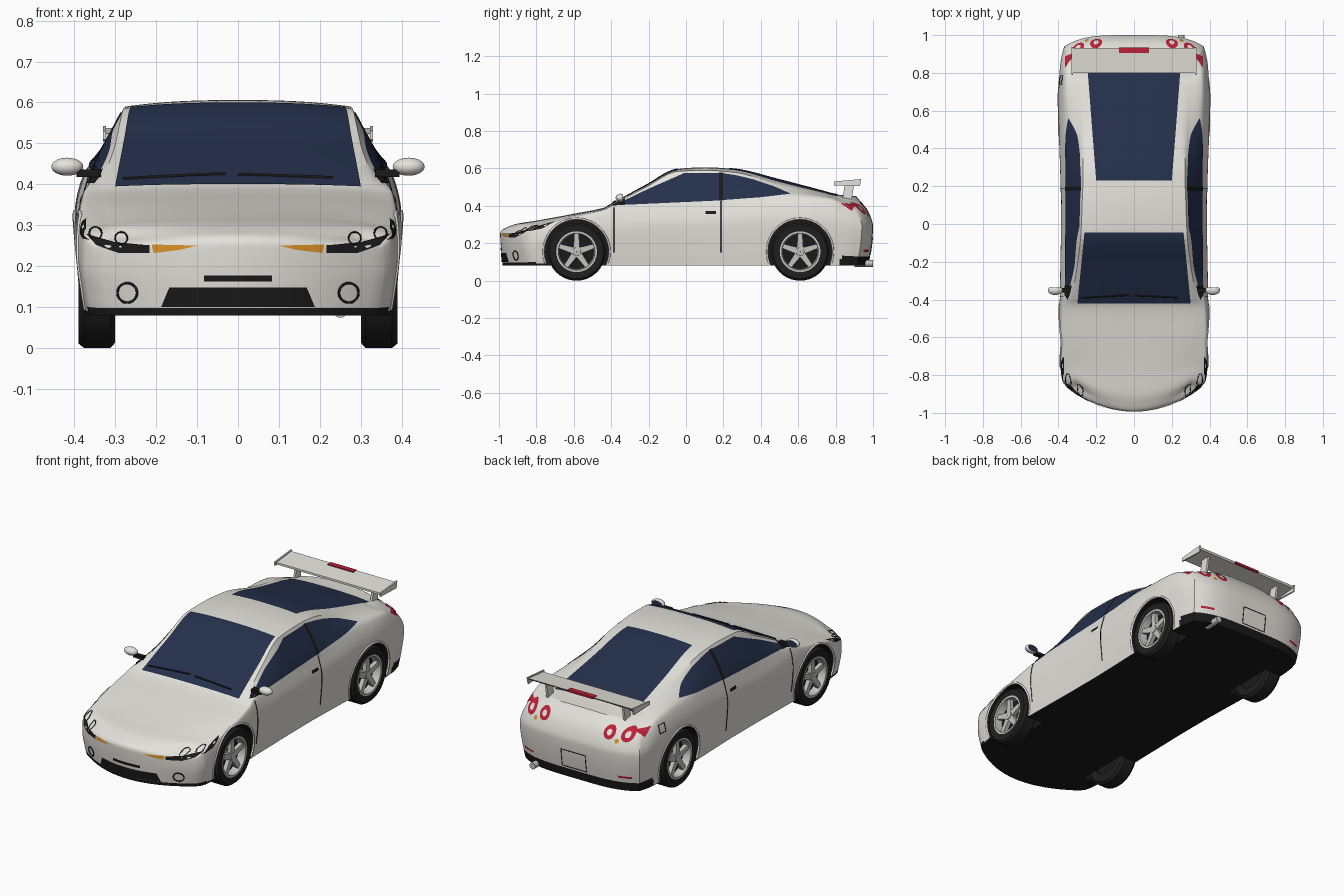
import bpy
import bmesh
from math import cos, sin, pi, radians
from mathutils import Vector, Matrix
from mathutils.bvhtree import BVHTree

if bpy.data.objects.get("Cube"):
    bpy.data.objects.remove(bpy.data.objects["Cube"])


def material(name, *rgb):
    mat = bpy.data.materials.new(name)
    mat.use_nodes = True
    mat.diffuse_color = (*rgb, 1)
    mat.node_tree.nodes["Principled BSDF"].inputs["Base Color"].default_value = (*rgb, 1)
    return mat


WHITE = material("body white", .78, .76, .71)
BLACK = material("trim black", .01, .01, .01)
GLASS = material("dark blue glass", .018, .03, .072)
RUBBER = material("tyre rubber", .014, .014, .014)
ALLOY = material("wheel alloy", .55, .55, .54)
RED = material("lamp red", .5, .015, .04)
AMBER = material("lamp amber", .68, .28, .02)
meshes = []


def add_mesh(name, bm, *mats):
    bmesh.ops.recalc_face_normals(bm, faces=bm.faces)
    data = bpy.data.meshes.new(name)
    bm.to_mesh(data)
    bm.free()
    obj = bpy.data.objects.new(name, data)
    bpy.context.collection.objects.link(obj)
    for mat in mats:
        data.materials.append(mat)
    meshes.append(obj)
    return obj


def smooth(knots, vals, t):
    """Monotone cubic through the given values."""
    n = len(knots)
    i = max(k for k in range(n - 1) if k == 0 or knots[k] <= t)
    slope = [(vals[k + 1] - vals[k]) / (knots[k + 1] - knots[k]) for k in range(n - 1)]

    def tangent(k):
        a, b = slope[max(k - 1, 0)], slope[min(k, n - 2)]
        return 2 * a * b / (a + b) if a * b > 0 else 0
    h = knots[i + 1] - knots[i]
    f = (t - knots[i]) / h
    return (vals[i] * (1 + 2 * f) * (1 - f) ** 2 + vals[i + 1] * f * f * (3 - 2 * f)
            + h * tangent(i) * f * (1 - f) ** 2 - h * tangent(i + 1) * f * f * (1 - f))


# Body stations: y, half width, belt x, belt z, roof edge x, roof edge z, centre z
STATIONS = [
    (-.995, .355, .35, .245, .30, .268, .276), (-.92, .38, .375, .27, .31, .295, .303),
    (-.8, .39, .38, .295, .30, .312, .322), (-.6, .40, .385, .335, .31, .35, .358),
    (-.43, .395, .375, .38, .32, .386, .393), (-.4, .393, .37, .392, .325, .403, .409),
    (-.22, .39, .364, .405, .3, .497, .507), (-.04, .387, .362, .415, .28, .585, .598),
    (.1, .387, .362, .42, .275, .59, .606), (.25, .39, .362, .43, .27, .58, .598),
    (.5, .398, .365, .445, .27, .515, .54), (.65, .4, .365, .445, .277, .48, .501),
    (.8, .395, .36, .435, .285, .45, .465), (.9, .388, .355, .41, .285, .442, .456),
    (1, .37, .345, .385, .28, .432, .452)]
COLUMNS = list(zip(*STATIONS))
LEVELS = (0, .15, .45, .75, 1)
FLOOR = .08
NU, NV, NS = 28, 110, 32

# Body shell: a box grid bent to the section curves
sections = []
for j in range(NV + 1):
    t = -.995 + 1.995 * j / NV
    w, bx, bz, rx, rz, top = [smooth(COLUMNS[0], c, t) for c in COLUMNS[1:]]
    rise = bz - FLOOR
    xs = (w * .95, w * .975, w, bx, rx)
    zs = (FLOOR, FLOOR + .25 * rise, FLOOR + .65 * rise, bz, rz)
    side = [(smooth(LEVELS, xs, k / NS), smooth(LEVELS, zs, k / NS)) for k in range(NS + 1)]
    sections.append((t, side, top - rz))


def body_point(i, j, k):
    u, s = 2 * i / NU - 1, k / NS
    t, side, crown = sections[j]
    x, z = side[k]
    nose = max(0, (-.5 - t) / .495) ** 2
    tail = max(0, (t - .75) / .25)
    y = t + nose * (.125 * u * u + .015 * (1 - s) ** 2 + .015 * s ** 12)
    y -= tail * (.06 * u ** 4 + .09 * max(0, 2 * s - 1) ** 1.3 + .025 * max(0, 1 - 2 * s) ** 2)
    return u * x, y, z + crown * (1 - abs(u) ** 2.5) * s ** 6


bm = bmesh.new()
cache = {}


def quad(*keys):
    for key in keys:
        if key not in cache:
            cache[key] = bm.verts.new(body_point(*key))
    bm.faces.new([cache[key] for key in keys])


for i in range(NU):
    for j in range(NV):
        for k in (0, NS):
            quad((i, j, k), (i + 1, j, k), (i + 1, j + 1, k), (i, j + 1, k))
    for k in range(NS):
        for j in (0, NV):
            quad((i, j, k), (i + 1, j, k), (i + 1, j, k + 1), (i, j, k + 1))
for j in range(NV):
    for k in range(NS):
        for i in (0, NU):
            quad((i, j, k), (i, j + 1, k), (i, j + 1, k + 1), (i, j, k + 1))
bmesh.ops.recalc_face_normals(bm, faces=bm.faces)
skin = BVHTree.FromBMesh(bm)
body = add_mesh("body_shell", bm, WHITE, BLACK)

# Wheel wells cut from the shell
AXLES = {"front": -.585, "rear": .61}
HUB = .155
for y in AXLES.values():
    for side in (1, -1):
        bm = bmesh.new()
        bmesh.ops.create_cone(bm, cap_ends=True, segments=48, radius1=.172, radius2=.172, depth=.3,
                              matrix=Matrix.Translation((side * .42, y, HUB)) @ Matrix.Rotation(pi / 2, 4, 'Y'))
        cutter = add_mesh("well_cutter", bm)
        cutter.hide_render = True
        mod = body.modifiers.new("well", 'BOOLEAN')
        mod.object, mod.operation, mod.solver = cutter, 'DIFFERENCE', 'EXACT'
        bpy.context.view_layer.objects.active = body
        bpy.ops.object.modifier_apply(modifier=mod.name)
        meshes.remove(cutter)
        bpy.data.objects.remove(cutter)
for p in body.data.polygons:
    c = p.center
    in_well = any((c.y - y) ** 2 + (c.z - HUB) ** 2 < .1722 ** 2 for y in AXLES.values())
    sill = .1 if c.y < -.8 else .125 if c.y > .82 else .088
    p.material_index = int(in_well or c.z < sill)

# Helpers that lay plates and lines on the shell
VIEWS = {"front": lambda a, b: ((a, -2, b), (0, 1, 0)), "back": lambda a, b: ((a, 2, b), (0, -1, 0)),
         "side": lambda a, b: ((2, a, b), (-1, 0, 0)), "top": lambda a, b: ((a, b, 2), (0, 0, -1))}


def project(view, a, b, lift, side):
    start, ray = map(Vector, VIEWS[view](a, b))
    hit, normal = skin.ray_cast(start, ray)[:2]
    if hit is None:
        hit, normal = skin.find_nearest(start + ray * 1.1)[:2]
    p = hit + normal * lift
    return Vector((p.x * side, p.y, p.z))


def plate(name, mat, view, pts, sides=(1,), lift=.003):
    for side in sides:
        bm = bmesh.new()
        bm.faces.new([bm.verts.new((a, b, 0)) for a, b in pts])
        for axis in (0, 1):
            cut, end = min(p[axis] for p in pts) + .0231, max(p[axis] for p in pts)
            no = Vector((1 - axis, axis, 0))
            while cut < end:
                bmesh.ops.bisect_plane(bm, geom=bm.verts[:] + bm.edges[:] + bm.faces[:],
                                       plane_co=no * cut, plane_no=no)
                cut += .0231
        for v in bm.verts:
            v.co = project(view, v.co.x, v.co.y, lift, side)
        add_mesh(name, bm, mat)


def line(name, mat, view, pts, sides=(1,), radius=.002, closed=False, lift=.001):
    ends = pts[1:] + pts[:1] if closed else pts[1:]
    path = [Vector(p).lerp(Vector(q), f / 8) for p, q in zip(pts, ends) for f in range(8)]
    path += [] if closed else [Vector(pts[-1])]
    for side in sides:
        curve = bpy.data.curves.new(name, 'CURVE')
        curve.dimensions, curve.bevel_depth, curve.bevel_resolution = '3D', radius, 1
        spline = curve.splines.new('POLY')
        spline.points.add(len(path) - 1)
        for point, p in zip(spline.points, path):
            point.co = (*project(view, p.x, p.y, lift, side), 1)
        spline.use_cyclic_u = closed
        curve.materials.append(mat)
        bpy.context.collection.objects.link(bpy.data.objects.new(name, curve))


def circle(a, b, r, n=20):
    return [(a + r * cos(2 * pi * i / n), b + r * sin(2 * pi * i / n)) for i in range(n)]


def box(a0, a1, b0, b1):
    return [(a0, b0), (a1, b0), (a1, b1), (a0, b1)]


def prism(name, mat, polys, x0, x1):
    """Extrude (y, z) outlines from x0 to x1."""
    bm = bmesh.new()
    for poly in polys:
        near, far = [[bm.verts.new((x, *p)) for p in poly] for x in (x0, x1)]
        bm.faces.new(near)
        bm.faces.new(far)
        for i in range(len(poly)):
            bm.faces.new((near[i - 1], near[i], far[i], far[i - 1]))
    add_mesh(name, bm, mat)


def lathe(name, mat, profile, y, side, n=40):
    """Turn an (x, radius) profile round the axle."""
    bm = bmesh.new()
    rings = [[bm.verts.new((side * x, y + r * cos(2 * pi * i / n), HUB + r * sin(2 * pi * i / n)))
              for i in range(n)] for x, r in profile]
    for a, b in zip(rings, rings[1:] + rings[:1]):
        for i in range(n):
            bm.faces.new((a[i - 1], a[i], b[i], b[i - 1]))
    add_mesh(name, bm, mat)


BOTH = (1, -1)
# Glass, pillars and wipers
plate("windshield", GLASS, "top", [(-.3, -.42), (.3, -.42), (.262, -.045), (-.262, -.045)])
plate("rear_window", GLASS, "top", [(-.2, .23), (.2, .23), (.245, .81), (-.245, .81)])
plate("front_side_window", GLASS, "side",
      [(-.38, .402), (.18, .428), (.18, .574), (-.01, .574), (-.2, .49)], BOTH)
plate("rear_side_window", GLASS, "side",
      [(.195, .43), (.4, .445), (.56, .463), (.47, .502), (.36, .54), (.27, .562), (.195, .574)], BOTH)
plate("door_pillar", BLACK, "side", box(.176, .198, .428, .576), BOTH, .004)
plate("mirror_base", BLACK, "side", [(-.4, .398), (-.325, .402), (-.325, .436)], BOTH, .005)
for ends in ([(-.28, -.39), (-.03, -.375)], [(0, -.378), (.23, -.388)]):
    line("wiper", BLACK, "top", ends, radius=.004, lift=.004)

# Doors, fuel flap and arch lips
line("door_front_gap", BLACK, "side", [(-.385, .15), (-.385, .39)], BOTH)
line("door_rear_gap", BLACK, "side", [(.187, .15), (.187, .425)], BOTH)
plate("door_handle", BLACK, "side", box(.105, .16, .354, .37), BOTH, .006)
line("fuel_flap", BLACK, "side", box(.74, .785, .36, .405), (-1,), closed=True)
for y in AXLES.values():
    arc = [(y + .177 * cos(radians(a)), HUB + .177 * sin(radians(a))) for a in range(-20, 201, 10)]
    line("arch_lip", WHITE, "side", arc, BOTH, .006, lift=-.001)

# Nose details
plate("headlight", BLACK, "front",
      [(.37, .277), (.3, .256), (.215, .25), (.215, .232), (.29, .232), (.345, .25)], BOTH)
plate("headlight_tail", BLACK, "side", [(-.85, .262), (-.77, .278), (-.7, .315), (-.79, .29)], BOTH)
plate("front_indicator", AMBER, "front", [(.21, .252), (.1, .25), (.14, .24), (.205, .232)], BOTH)
for x, z in ((.285, .268), (.348, .28)):
    line("lamp_ring", BLACK, "front", circle(x, z, .015), BOTH, closed=True)
line("fog_lamp_ring", BLACK, "front", circle(.27, .135, .024), BOTH, .003, True)
plate("upper_grille", BLACK, "front", box(-.083, .083, .163, .178))
plate("lower_grille", BLACK, "front", [(-.187, .1), (.187, .1), (.167, .148), (-.167, .148)])

# Tail details
for x in (.2, .295):
    plate("tail_lamp", RED, "back", circle(x, .385, .032), BOTH)
    plate("tail_lamp_centre", WHITE, "back", circle(x, .385, .014), BOTH, .005)
plate("rear_indicator", AMBER, "back", circle(.25, .352, .011), BOTH)
plate("rear_reflector", RED, "back", box(.26, .33, .155, .167), BOTH)
plate("side_marker", RED, "side", [(.825, .413), (.905, .405), (.885, .372)], BOTH)
line("number_plate_frame", BLACK, "back", box(-.075, .075, .14, .235), closed=True)
bm = bmesh.new()
bmesh.ops.create_cone(bm, cap_ends=True, segments=20, radius1=.018, radius2=.018, depth=.1,
                      matrix=Matrix.Translation((.25, .95, .092)) @ Matrix.Rotation(pi / 2, 4, 'X'))
add_mesh("exhaust_pipe", bm, ALLOY)

# Rear wing
prism("wing", WHITE, [[(.8, .513), (.925, .527), (.932, .537), (.8, .524)]], -.325, .325)
prism("wing_brake_light", RED, [box(.905, .934, .528, .54)], -.08, .08)
for side in BOTH:
    prism("wing_end_plate", WHITE, [[(.79, .51), (.93, .505), (.937, .543), (.79, .53)]], side * .322, side * .33)
    prism("wing_support", WHITE, [[(.835, .43), (.885, .43), (.9, .522), (.85, .518)]], side * .232, side * .244)

# Door mirrors with glass on the rear face
for side in BOTH:
    bm = bmesh.new()
    bmesh.ops.create_uvsphere(bm, u_segments=20, v_segments=14, radius=1)
    for v in bm.verts:
        v.co = (side * .417 + v.co.x * .039, -.35 + min(v.co.y, .5) * .026, .443 + v.co.z * .022)
    for f in bm.faces:
        f.material_index = int(f.calc_center_median().y > -.3375)
    add_mesh("door_mirror", bm, WHITE, GLASS)
    prism("mirror_arm", BLACK, [box(-.362, -.338, .418, .436)], side * .335, side * .395)

# Wheels
for end, y in AXLES.items():
    for side in BOTH:
        lathe(end + "_tyre", RUBBER, [(.3, .1), (.3, .142), (.312, .155), (.376, .155), (.39, .144),
                                      (.388, .108), (.36, .1)], y, side)
        lathe(end + "_rim", ALLOY, [(.389, .109), (.389, .098), (.345, .092), (.345, .104)], y, side)
        lathe(end + "_wheel_back", BLACK, [(.346, .1), (.346, .001), (.31, .001), (.31, .1)], y, side)
        lathe(end + "_hub", ALLOY, [(.384, .001), (.382, .022), (.345, .028), (.345, .001)], y, side)
        spokes = []
        for n in range(5):
            a = pi / 2 + 2 * pi * n / 5
            spokes.append([(y + r * cos(a) - h * sin(a), HUB + r * sin(a) + h * cos(a))
                           for r, h in ((.01, -.018), (.1, -.012), (.1, .012), (.01, .018))])
        prism(end + "_spokes", ALLOY, spokes, side * .355, side * .378)

# Smooth shading with sharp creases kept
bpy.ops.object.select_all(action='DESELECT')
for obj in meshes:
    obj.select_set(True)
bpy.context.view_layer.objects.active = body
bpy.ops.object.shade_smooth_by_angle(angle=radians(38))
